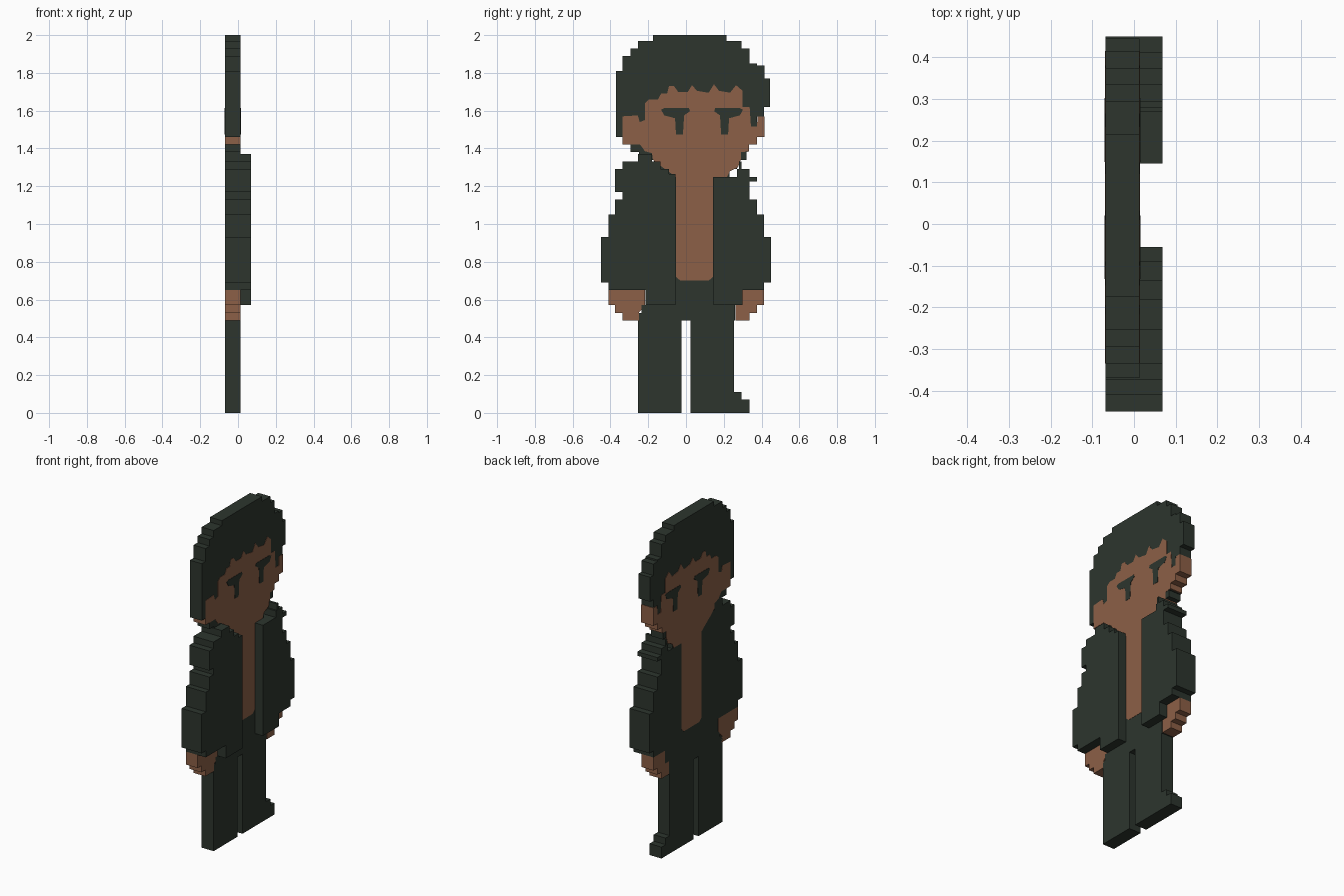
import bpy, bmesh

BACK, FRONT, JACKET = -0.068, 0.013, 0.068   # depth levels along x
SKIN_LIFT, EYE_LIFT = 0.0015, 0.003          # painted parts stand slightly proud


def material(name, rgb):
    m = bpy.data.materials.new(name)
    m.diffuse_color = (*rgb, 1)
    return m


DARK = material("dark green", (0.026, 0.036, 0.027))
SKIN = material("brown skin", (0.265, 0.117, 0.063))


def slab(name, outline, mat, x0=BACK, x1=FRONT):
    """Extrude a (y, z) outline along x from x0 to x1."""
    bm = bmesh.new()
    face = bm.faces.new([bm.verts.new((x0, y, z)) for y, z in outline])
    ext = bmesh.ops.extrude_face_region(bm, geom=[face])["geom"]
    bmesh.ops.translate(bm, vec=(x1 - x0, 0, 0),
                        verts=[v for v in ext if isinstance(v, bmesh.types.BMVert)])
    bmesh.ops.triangulate(bm, faces=[f for f in bm.faces if len(f.verts) > 4])
    bmesh.ops.recalc_face_normals(bm, faces=bm.faces)
    me = bpy.data.meshes.new(name)
    bm.to_mesh(me)
    bm.free()
    me.materials.append(mat)
    ob = bpy.data.objects.new(name, me)
    bpy.context.collection.objects.link(ob)
    return ob


def stack(rows, bottom):
    """Stepped outline from rows of (top z, left y, right y), listed downwards."""
    ends = [r[0] for r in rows[1:]] + [bottom]
    left, right = [], []
    for (top, l, r), end in zip(rows, ends):
        for side, y in ((left, l), (right, r)):
            if len(side) > 1 and side[-1][0] == y:
                side[-1] = (y, end)
            else:
                side += [(y, top), (y, end)]
    return right + left[::-1]


# Hair and back of the head
slab("hair", stack([
    (2.0, -.175, .215), (1.97, -.255, .295), (1.93, -.295, .335), (1.89, -.335, .335),
    (1.85, -.335, .375), (1.84, -.335, .415), (1.81, -.37, .415), (1.77, -.37, .445),
    (1.62, -.37, .412), (1.57, -.37, .375), (1.51, -.37, .33), (1.46, -.32, .33),
    (1.42, -.295, .325), (1.38, -.25, .32), (1.34, -.17, .27), (1.29, -.1, .23)],
    1.25), DARK)

# Face with a ragged fringe line, ears and chin
slab("face", [
    (-.335, 1.57), (-.255, 1.575), (-.245, 1.54), (-.217, 1.55), (-.217, 1.64),
    (-.195, 1.66), (-.148, 1.66), (-.132, 1.69), (-.10, 1.69), (-.09, 1.73),
    (-.063, 1.73), (-.042, 1.70), (.01, 1.70), (.032, 1.735), (.058, 1.705),
    (.12, 1.695), (.148, 1.74), (.175, 1.705), (.233, 1.695), (.265, 1.735),
    (.30, 1.705), (.30, 1.62), (.337, 1.62), (.344, 1.515), (.375, 1.515),
    (.38, 1.57), (.415, 1.57), (.415, 1.46), (.375, 1.46), (.375, 1.42),
    (.333, 1.42), (.333, 1.385), (.29, 1.38), (.29, 1.34), (.275, 1.30),
    (.233, 1.28), (.217, 1.25), (-.055, 1.25), (-.095, 1.28), (-.138, 1.31),
    (-.175, 1.34), (-.18, 1.375), (-.217, 1.385), (-.243, 1.42), (-.335, 1.42)],
    SKIN, BACK - SKIN_LIFT, FRONT + SKIN_LIFT)

# Eyes with brows, mirrored about the middle of the face
MID = .085
eye = [(-.132, 1.605), (-.115, 1.613), (.016, 1.613), (.021, 1.597), (-.01, 1.575),
       (-.016, 1.475), (-.053, 1.475), (-.058, 1.56), (-.115, 1.575)]
slab("left_eye", eye, DARK, BACK - EYE_LIFT, FRONT + EYE_LIFT)
slab("right_eye", [(2 * MID - y, z) for y, z in eye], DARK,
     BACK - EYE_LIFT, FRONT + EYE_LIFT)

# Torso core and waist, with the bare chest strip on it
slab("torso", stack([(1.25, -.055, .145), (.57, -.235, .26)], .49), DARK)
slab("chest", [(-.053, 1.25), (-.053, .72), (-.03, .70), (.12, .70),
               (.143, .72), (.143, 1.25)],
     SKIN, BACK - SKIN_LIFT, FRONT + SKIN_LIFT)

# Thick open jacket halves
slab("left_jacket", stack([
    (1.37, -.255, -.18), (1.33, -.335, -.135), (1.29, -.375, -.09), (1.265, -.375, -.055),
    (1.17, -.335, -.055), (1.13, -.375, -.055), (1.05, -.41, -.055), (.93, -.45, -.055),
    (.69, -.41, -.055), (.65, -.215, -.055)], .57), DARK, BACK, JACKET)
slab("right_jacket", stack([
    (1.33, .28, .295), (1.29, .27, .335), (1.25, .145, .375), (1.225, .145, .335),
    (1.13, .145, .375), (1.05, .145, .412), (.93, .145, .45), (.69, .145, .412),
    (.65, .145, .30)], .57), DARK, BACK, JACKET)

# Hands
slab("left_hand", [
    (-.41, .65), (-.217, .65), (-.217, .57), (-.25, .53), (-.25, .49), (-.335, .49),
    (-.335, .53), (-.375, .53), (-.375, .57), (-.41, .57)], SKIN)
slab("right_hand", [
    (.412, .65), (.30, .65), (.30, .57), (.262, .57), (.262, .49), (.335, .49),
    (.335, .53), (.375, .53), (.375, .57), (.412, .57)], SKIN)

# Legs, the right one with a shoe toe
slab("left_leg", stack([(.53, -.255, -.025)], 0), DARK)
slab("right_leg", stack([(.49, .025, .255), (.11, .025, .295), (.07, .025, .335)], 0), DARK)
# Waist bridge above the leg gap
slab("crotch", stack([(.53, -.025, .025)], .49), DARK)
